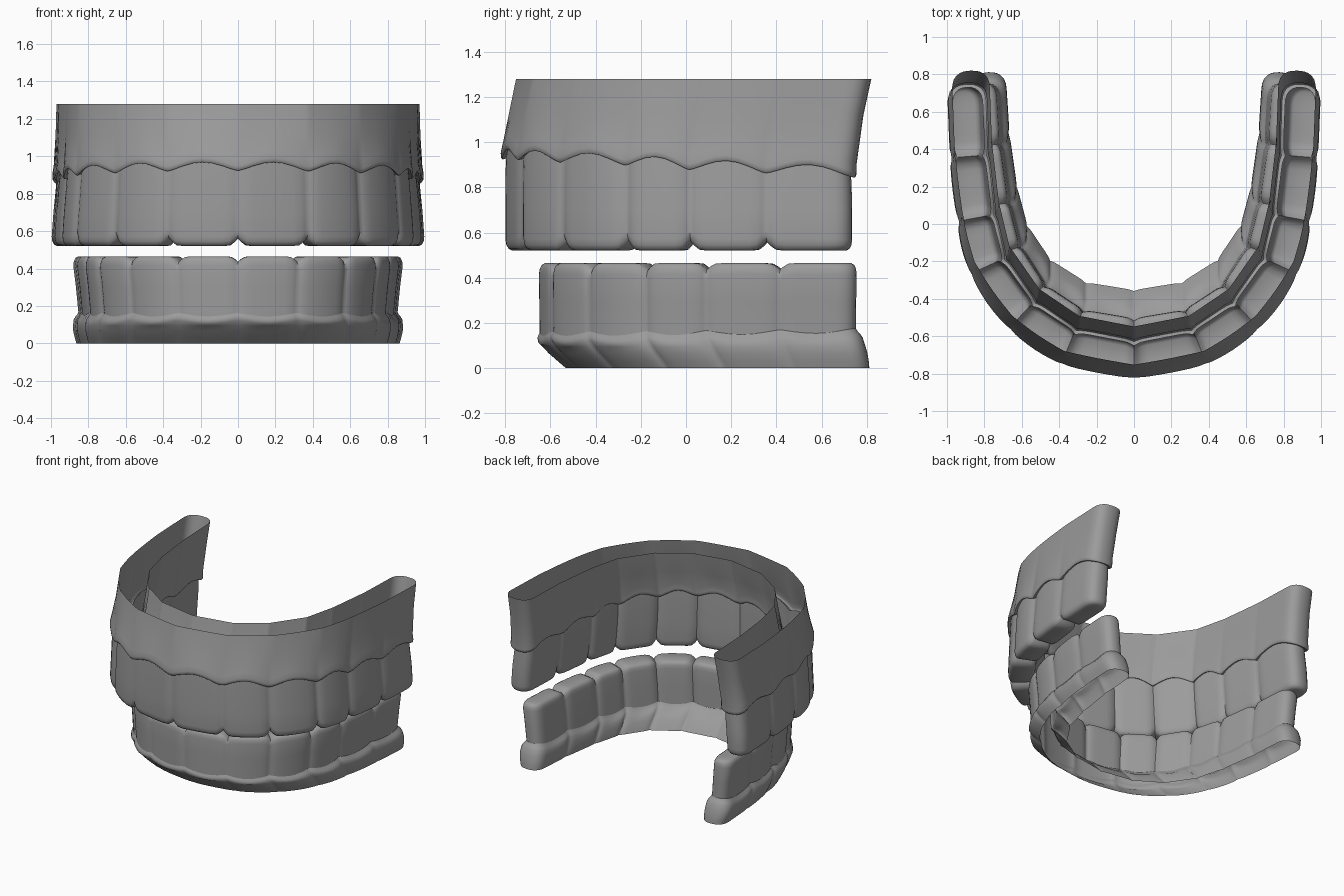
import bpy, bmesh, math
from mathutils import Vector

if "Cube" in bpy.data.objects:
    bpy.data.objects.remove(bpy.data.objects["Cube"])

U_MID = [0, .05, .12, .22, .36, .5, .64, .78, .88, .95]
U_END = [0, .05, .12, .22, .36, .5, .64, .74, .82, .89, .94, .975, .993, 1]

grey = bpy.data.materials.new("dark_grey")
grey.diffuse_color = (.33, .33, .33, 1)
grey.use_nodes = True
grey.node_tree.nodes["Principled BSDF"].inputs["Base Color"].default_value = grey.diffuse_color


def stations():
    """(tooth index, u) from the arch centre to the back end of one side."""
    out = [(i, u) for i in range(5) for u in U_MID]
    return out + [(5, u) for u in U_END]


def ring(path, gum, amp, tip, notch, level):
    """One horizontal outline round the arch: lists of outer and inner points."""
    ref, dz, hw, groove, sx, sy, ty = level
    pts = [Vector((x * sx, y * sy + ty)) for x, y in path]
    last = (pts[6] - pts[5]).normalized()
    pts[6] = pts[6] + last * (hw - .085)          # fuller sections reach further back
    full = [Vector((-pts[1].x, pts[1].y))] + pts
    offs = []                                     # mitred outward vectors
    for i in range(1, 8):
        a = (full[i] - full[i - 1]).normalized()
        b = (full[i + 1] - full[i]).normalized() if i < 7 else a
        na, nb = Vector((a.y, -a.x)), Vector((b.y, -b.x))
        m = (na + nb).normalized()
        offs.append(m / m.dot(na))
    outer, inner = [], []
    for i, u in stations():
        c = pts[i].lerp(pts[i + 1], u)
        n = offs[i].lerp(offs[i + 1], u)
        near = u if i == 5 else min(u, 1 - u)
        g = max(0, 1 - near / .16) ** 1.6         # groove between teeth
        w = hw * (1 - groove * g)
        # cheek side bulges at the middle of each tooth
        bulge = (.008, .018, .02, .014, .006, 0)[i] * math.sin(math.pi * u)
        bulge *= min(1, .45 + groove * 6)
        if i == 5:                                # rounded back end
            d = min(1, (pts[6] - pts[5]).length * (1 - u) / .09)
            w *= (1 - (1 - d) ** 2.4) ** (1 / 2.4)
        if ref == 'gum':
            z = gum[i] + (gum[i + 1] - gum[i]) * u + amp * math.sin(math.pi * u) ** 1.3 + dz
        elif ref == 'tip':
            z = tip + notch * g + dz
        else:
            z = dz
        o, q = c + n * (w + bulge), c - n * w
        outer.append(Vector((o.x, o.y, z)))
        inner.append(Vector((q.x, q.y, z)))
    flip = lambda l: [Vector((-p.x, p.y, p.z)) for p in reversed(l[1:])]
    return flip(outer) + outer, flip(inner) + inner


def build(name, path, gum, amp, tip, notch, levels, cap):
    """Loft the outlines; cap closes the biting edge."""
    bm = bmesh.new()
    rows = []
    for lv in levels:
        o, q = ring(path, gum, amp, tip, notch, lv)
        rows.append([bm.verts.new(p) for p in o + q[::-1]])
    n = len(rows[0])
    for a, b in zip(rows, rows[1:]):
        for k in range(n):
            j = (k + 1) % n
            bm.faces.new((a[k], a[j], b[j], b[k]))
    if cap:
        r = rows[-1]
        for k in range(n // 2 - 1):
            bm.faces.new((r[k], r[k + 1], r[n - 2 - k], r[n - 1 - k]))
    bmesh.ops.remove_doubles(bm, verts=bm.verts, dist=1e-5)
    bmesh.ops.recalc_face_normals(bm, faces=bm.faces)
    me = bpy.data.meshes.new(name)
    bm.to_mesh(me)
    bm.free()
    me.materials.append(grey)
    ob = bpy.data.objects.new(name, me)
    bpy.context.collection.objects.link(ob)
    bpy.ops.object.select_all(action='DESELECT')
    ob.select_set(True)
    bpy.context.view_layer.objects.active = ob
    bpy.ops.object.shade_smooth_by_angle(angle=math.radians(60))


# Upper arch: tooth boundaries, gum line heights
up = ([(0, -.72), (.35, -.655), (.605, -.49), (.795, -.23), (.86, .03), (.9, .36), (.915, .735)],
      [.925, .922, .912, .90, .88, .865, .845], .047, .52, .04)
# level: reference, height, half width, groove, x scale, y scale, y shift
build("upper_gum", *up, [
    ('fix', 1.28, .10, 0, .955, 1, .07),
    ('fix', 1.12, .10, .02, .96, 1, .035),
    ('gum', .06, .10, .05, .972, 1, .005),
    ('gum', .022, .104, .06, .975, 1, 0),
    ('gum', .006, .103, .07, .975, 1, 0),
    ('gum', -.002, .097, .08, .975, 1, 0),
    ('gum', .006, .08, .16, .975, 1, 0)], False)
build("upper_teeth", *up, [
    ('gum', .012, .080, .16, .975, 1, 0),
    ('gum', -.05, .083, .16, .978, 1, 0),
    ('fix', .70, .085, .17, .99, 1, 0),
    ('tip', .05, .085, .18, 1, 1, 0),
    ('tip', .025, .082, .2, 1, 1, 0),
    ('tip', .008, .073, .22, 1, 1, 0),
    ('tip', 0, .058, .25, 1, 1, 0)], True)

# Lower arch
low = ([(0, -.58), (.3, -.53), (.53, -.38), (.68, -.15), (.745, .1), (.79, .42), (.812, .765)],
       [.15, .15, .15, .152, .155, .158, .165], -.018, .465, -.028)
build("lower_gum", *low, [
    ('fix', 0, .09, .06, .96, .93, .095),
    ('fix', .03, .096, .08, .963, .945, .075),
    ('fix', .065, .1, .1, .968, .965, .05),
    ('fix', .095, .1, .1, .97, .98, .03),
    ('gum', -.028, .096, .1, .97, .99, .013),
    ('gum', -.012, .087, .1, .97, .997, .005),
    ('gum', -.002, .079, .12, .97, 1, .001),
    ('gum', .012, .071, .14, .97, 1, 0)], False)
build("lower_teeth", *low, [
    ('gum', .005, .0712, .15, .97, 1, 0),
    ('fix', .3, .073, .16, .985, 1, 0),
    ('tip', -.05, .075, .17, 1, 1, 0),
    ('tip', -.025, .072, .19, 1, 1, 0),
    ('tip', -.008, .064, .21, 1, 1, 0),
    ('tip', 0, .05, .24, 1, 1, 0)], True)
